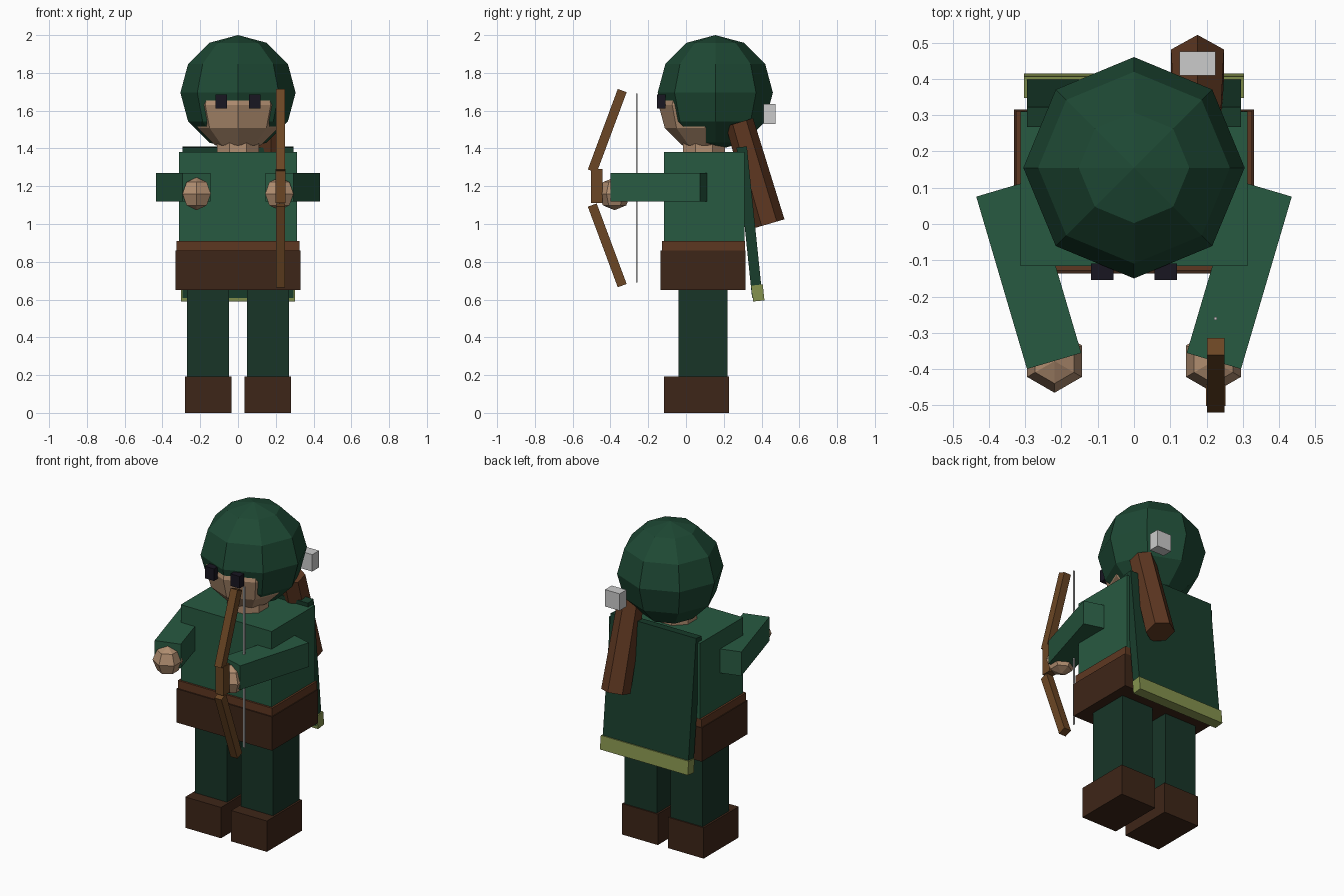
import bpy, bmesh
from math import sin, cos, pi, radians
from mathutils import Matrix, Euler

if "Cube" in bpy.data.objects:
    bpy.data.objects.remove(bpy.data.objects["Cube"])


def mat(name, code):
    m = bpy.data.materials.new(name)
    rgb = [(int(code[i:i + 2], 16) / 255) ** 2.2 for i in (0, 2, 4)]
    m.diffuse_color = (*rgb, 1)
    m.use_nodes = True
    m.node_tree.nodes["Principled BSDF"].inputs["Base Color"].default_value = m.diffuse_color
    return m


TUNIC = mat("tunic_green", "2C5A43")
HOOD = mat("hood_green", "234A37")
CAPE = mat("cape_green", "1F4030")
LEGS = mat("trouser_green", "1E382C")
DARK = mat("dark_leather", "402A1E")
BELT = mat("belt_leather", "5E3A26")
SKIN = mat("skin", "B08D70")
EYES = mat("eye_black", "1E1C26")
WOOD = mat("bow_wood", "6B4829")
TRIM = mat("hem_green", "84914F")


def finish(name, bm, material, loc, rot):
    bmesh.ops.recalc_face_normals(bm, faces=bm.faces)
    me = bpy.data.meshes.new(name)
    bm.to_mesh(me)
    bm.free()
    if material:
        me.materials.append(material)
    ob = bpy.data.objects.new(name, me)
    ob.location = loc
    ob.rotation_euler = Euler(rot)
    bpy.context.collection.objects.link(ob)
    return ob


def box(name, size, loc, material=None, rot=(0, 0, 0)):
    bm = bmesh.new()
    bmesh.ops.create_cube(bm, size=1, matrix=Matrix.Diagonal((*size, 1)))
    return finish(name, bm, material, loc, rot)


def lathe(name, profile, sides, loc, material=None, rot=(0, 0, 0), turn=0):
    """Revolve (radius, z) points; the first vertex of each ring faces -y."""
    bm = bmesh.new()
    rings = [[bm.verts.new((r * sin(turn + 2 * pi * i / sides),
                            -r * cos(turn + 2 * pi * i / sides), z))
              for i in range(sides)] for r, z in profile]
    for a, b in zip(rings, rings[1:]):
        for i in range(sides):
            j = (i + 1) % sides
            bm.faces.new((a[i], a[j], b[j], b[i]))
    for ring, (r, z) in ((rings[0], profile[0]), (rings[-1], profile[-1])):
        if r > 1e-5:
            bm.faces.new(ring)
    bmesh.ops.remove_doubles(bm, verts=bm.verts, dist=1e-5)
    return finish(name, bm, material, loc, rot)


def ball(name, r, sides, rings, loc, material):
    prof = [(r * sin(pi * k / rings), -r * cos(pi * k / rings)) for k in range(rings + 1)]
    return lathe(name, prof, sides, loc, material)


# Paired parts: legs, boots, arms, hands, eyes
for side, s in (("left", -1), ("right", 1)):
    box(side + "_boot", (0.246, 0.345, 0.192), (s * 0.158, 0.055, 0.096), DARK)
    box(side + "_leg", (0.222, 0.26, 0.52), (s * 0.158, 0.09, 0.43), LEGS)
    box(side + "_arm", (0.156, 0.495, 0.15), (s * 0.29, -0.14, 1.195), TUNIC,
        (0, 0, -s * radians(16.4)))
    ball(side + "_hand", 0.087, 6, 4, (s * 0.219, -0.378, 1.16), SKIN)
    box(side + "_eye", (0.062, 0.045, 0.075), (s * 0.088, -0.132, 1.648), EYES)

# Body
box("tunic_skirt", (0.66, 0.452, 0.21), (0, 0.09, 0.755), DARK)
box("belt", (0.65, 0.44, 0.06), (0, 0.092, 0.88), BELT)
box("torso", (0.626, 0.426, 0.48), (0, 0.097, 1.14), TUNIC)
lathe("neck", [(0.12, -0.05), (0.12, 0.05)], 8, (0, 0.095, 1.40), SKIN, turn=pi / 8)

# Head and hood
ball("head", 0.245, 8, 6, (0, 0.10, 1.63), SKIN)
ball("hood", 0.305, 8, 6, (0, 0.155, 1.695), HOOD)

# Cape with trim along its lower edge
TILT = radians(5.9)
box("cape", (0.59, 0.055, 0.80), (0, 0.336, 1.01), CAPE, (TILT, 0, 0))
box("cape_hem", (0.605, 0.06, 0.085), (0, 0.381, 0.635), TRIM, (TILT, 0, 0))

# Quiver and arrow fletching
lathe("quiver", [(0.084, -0.28), (0.075, 0.28)], 6, (0.175, 0.362, 1.27), BELT,
      (radians(16.3), 0, 0))
box("arrow_fletching", (0.10, 0.066, 0.105), (0.175, 0.442, 1.582))

# Bow
box("bow_grip", (0.054, 0.06, 0.18), (0.225, -0.472, 1.20), WOOD)
for name, s in (("upper", 1), ("lower", -1)):
    box(name + "_bow_limb", (0.048, 0.05, 0.455), (0.225, -0.417, 1.19 + s * 0.303), WOOD,
        (-s * radians(20.4), 0, 0))
lathe("bow_string", [(0.006, -0.5), (0.006, 0.5)], 4, (0.225, -0.26, 1.19), turn=pi / 4)
